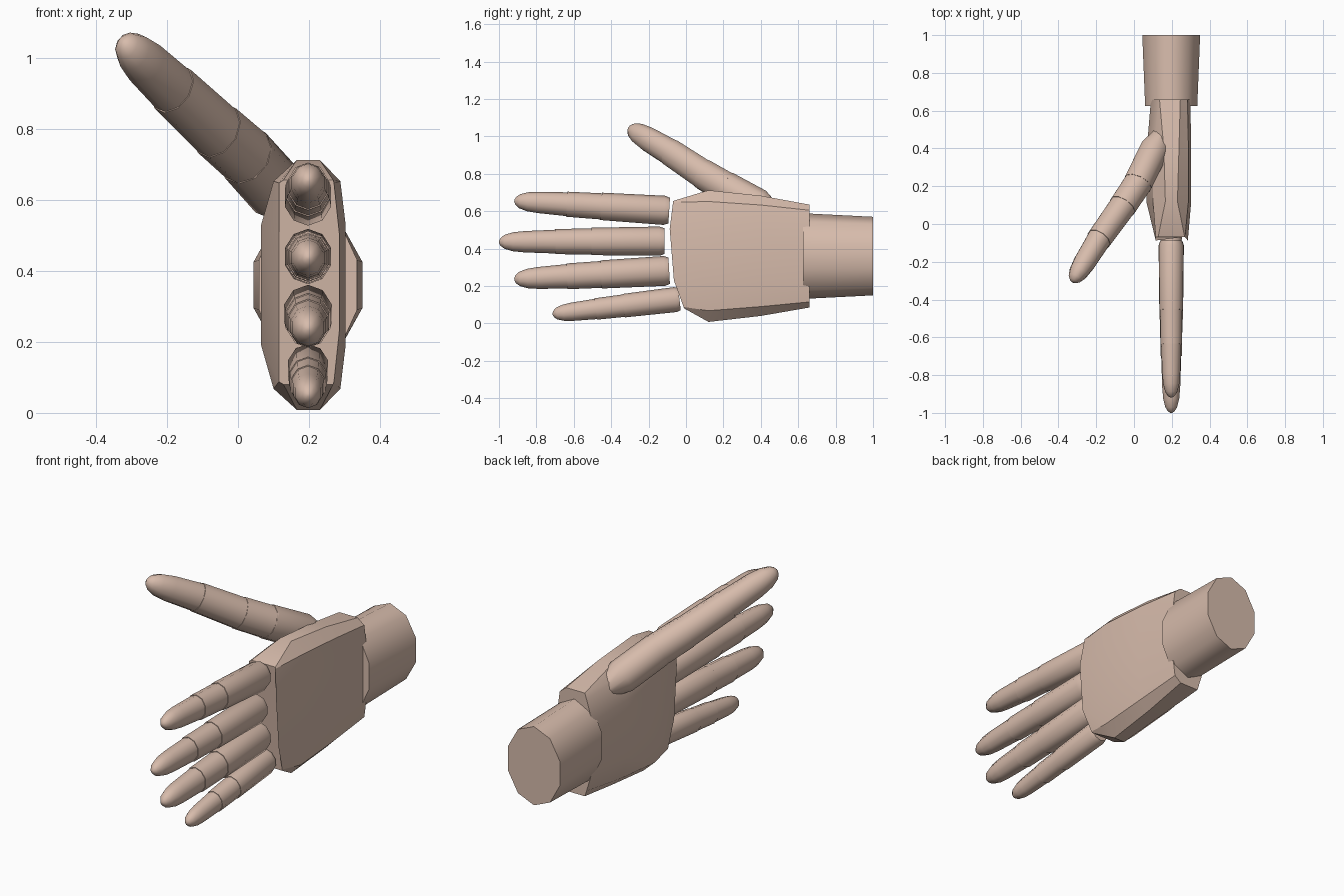
import bpy, bmesh, math
from mathutils import Vector

if "Cube" in bpy.data.objects:
    bpy.data.objects.remove(bpy.data.objects["Cube"])

skin = bpy.data.materials.new("skin")
skin.diffuse_color = (0.68, 0.50, 0.41, 1)
skin.use_nodes = True
skin.node_tree.nodes["Principled BSDF"].inputs["Base Color"].default_value = skin.diffuse_color


def loft(name, loops, angle):
    """Closed skin through a list of rings with equal point counts."""
    bm = bmesh.new()
    rings = [[bm.verts.new(p) for p in ring] for ring in loops]
    n = len(rings[0])
    for a, b in zip(rings, rings[1:]):
        for i in range(n):
            j = (i + 1) % n
            bm.faces.new((a[i], a[j], b[j], b[i]))
    bm.faces.new(rings[0])
    bm.faces.new(rings[-1])
    bmesh.ops.recalc_face_normals(bm, faces=bm.faces[:])
    me = bpy.data.meshes.new(name)
    bm.to_mesh(me)
    bm.free()
    me.materials.append(skin)
    ob = bpy.data.objects.new(name, me)
    bpy.context.collection.objects.link(ob)
    bpy.ops.object.select_all(action='DESELECT')
    ob.select_set(True)
    bpy.context.view_layer.objects.active = ob
    bpy.ops.object.shade_smooth_by_angle(angle=math.radians(angle))


def ring(centre, side, up, rs, ru, n=10):
    pts = []
    for i in range(n):
        a = 2 * math.pi * (i + 0.5) / n
        pts.append(centre + side * (rs * math.cos(a)) + up * (ru * math.sin(a)))
    return pts


def segment(name, a, b, rows, wide=1.0):
    """Round limb from a to b; rows are (fraction along, radius)."""
    a, b = Vector(a), Vector(b)
    d = (b - a).normalized()
    side = d.cross(Vector((0, 0, 1))).normalized()
    up = side.cross(d)
    loft(name, [ring(a.lerp(b, t), side, up, r * wide, r) for t, r in rows], 50)


# Palm: rings from knuckles to heel of the hand
# y, bottom z, top z, thumb-side x, back x, strip half width, edge chamfer height
palm = []
for k, (y, z0, z1, xl, xr, s, c) in enumerate([
        (-0.09, 0.08, 0.655, 0.115, 0.285, 0.070, 0.008),
        (0.12, 0.008, 0.712, 0.065, 0.303, 0.032, 0.060),
        (0.40, 0.04, 0.683, 0.068, 0.303, 0.040, 0.050),
        (0.66, 0.085, 0.635, 0.090, 0.298, 0.055, 0.030)]):
    m = 0.198 if k < 3 else 0.19
    h = z1 - z0
    pts = [(m - s, z1), (m + s, z1),
           (xr - 0.015, z1 - c), (xr, z0 + h * 0.74), (xr, z0 + h * 0.26),
           (xr - 0.015, z0 + c), (m + s, z0), (m - s, z0),
           (xl + 0.035 * (k > 0), z0 + c), (xl, z0 + h * 0.26),
           (xl, z0 + h * 0.74), (xl + 0.035 * (k > 0), z1 - c)]
    loop = []
    for x, z in pts:
        # the knuckle edge curves back towards top and bottom
        dy = 0
        if k == 0:
            dz = z - 0.42
            dy = 0.4 * dz * dz if dz > 0 else 0.7 * dz * dz
        loop.append((x, y + dy, z))
    palm.append(loop)
loft("palm", palm, 30)

# Wrist: oval ten-sided sleeve
wrist = []
for y, rx, rz in [(0.625, 0.145, 0.229), (1.0, 0.161, 0.210)]:
    wrist.append([(0.197 + rx * math.cos(a), y, 0.36 + rz * math.sin(a))
                  for a in (math.pi * (2 * i + 1) / 10 - math.pi / 10 + math.pi / 10
                            for i in range(10))])
loft("wrist", wrist, 50)

# Fingers: three jointed segments each, stepping down in size
fingers = {
    "index_finger": ((-0.09, 0.603), (-0.918, 0.655), 0.078),
    "middle_finger": ((-0.115, 0.440), (-1.0, 0.436), 0.078),
    "ring_finger": ((-0.09, 0.282), (-0.918, 0.236), 0.080),
    "little_finger": ((-0.035, 0.130), (-0.713, 0.050), 0.067),
}
X = 0.197
for name, ((y0, z0), (y1, z1), r) in fingers.items():
    base, tip = Vector((X, y0, z0)), Vector((X, y1, z1))
    j1, j2 = base.lerp(tip, 0.44), base.lerp(tip, 0.66)
    w = 0.88
    segment(name + "_lower", base, j1,
            [(0, r * 0.88), (0.07, r), (1, r * 0.94)], w)
    segment(name + "_middle", j1, j2, [(-0.1, r * 0.90), (1, r * 0.86)], w)
    segment(name + "_tip", j2, tip,
            [(-0.1, r * 0.83), (0.55, r * 0.73), (0.75, r * 0.65),
             (0.90, r * 0.48), (0.975, r * 0.26), (1, r * 0.07)], w)

# Thumb: root buried in the palm, then two joints and a rounded tip
root, k1, k2, k3, tip = ((0.155, 0.49, 0.575), (0.02, 0.215, 0.725),
                         (-0.06, 0.095, 0.795), (-0.185, -0.08, 0.912),
                         (-0.325, -0.305, 1.045))
segment("thumb_root", root, k1, [(0, 0.045), (0.36, 0.09), (1, 0.089)], 0.9)
segment("thumb_lower", k1, k2, [(-0.1, 0.087), (1, 0.085)], 0.9)
segment("thumb_middle", k2, k3, [(-0.1, 0.083), (1, 0.077)], 0.9)
segment("thumb_tip", k3, tip,
        [(-0.1, 0.075), (0.55, 0.067), (0.78, 0.057),
         (0.92, 0.04), (0.98, 0.022), (1, 0.006)], 0.9)
